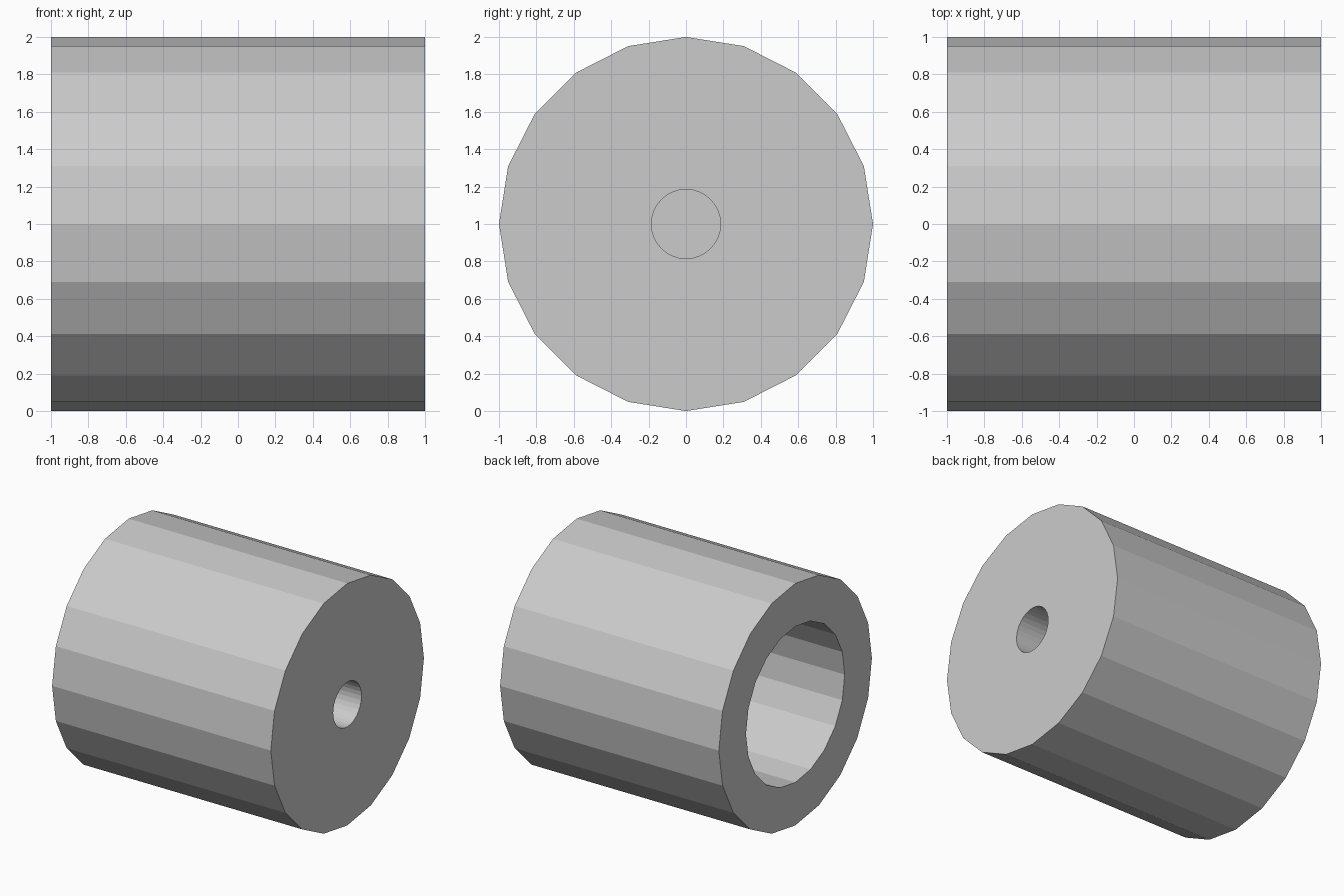
import bpy, math

if "Cube" in bpy.data.objects:
    bpy.data.objects.remove(bpy.data.objects["Cube"])


def rod(name, sides, radius, x0, x1):
    """Flat-shaded cylinder lying along x, centred at height 1."""
    bpy.ops.mesh.primitive_cylinder_add(
        vertices=sides, radius=radius, depth=x1 - x0,
        location=((x0 + x1) / 2, 0, 1), rotation=(0, math.pi / 2, 0))
    ob = bpy.context.object
    ob.name = name
    return ob


# 20-sided main body
body = rod("drum_body", 20, 1.0, -1.0, 1.0)

# Wide bore in the left end, narrow blind hole in the right end
cutters = [
    rod("wide_bore_cutter", 20, 0.645, -1.5, 0.3),
    rod("shaft_hole_cutter", 32, 0.185, 0.55, 1.5),
]
for cutter in cutters:
    cutter.hide_render = True
    mod = body.modifiers.new(cutter.name, 'BOOLEAN')
    mod.operation = 'DIFFERENCE'
    mod.solver = 'EXACT'
    mod.object = cutter

# Apply the cuts and remove the helpers
bpy.ops.object.select_all(action='DESELECT')
body.select_set(True)
bpy.context.view_layer.objects.active = body
for mod in list(body.modifiers):
    bpy.ops.object.modifier_apply(modifier=mod.name)
for cutter in cutters:
    bpy.data.objects.remove(cutter, do_unlink=True)
